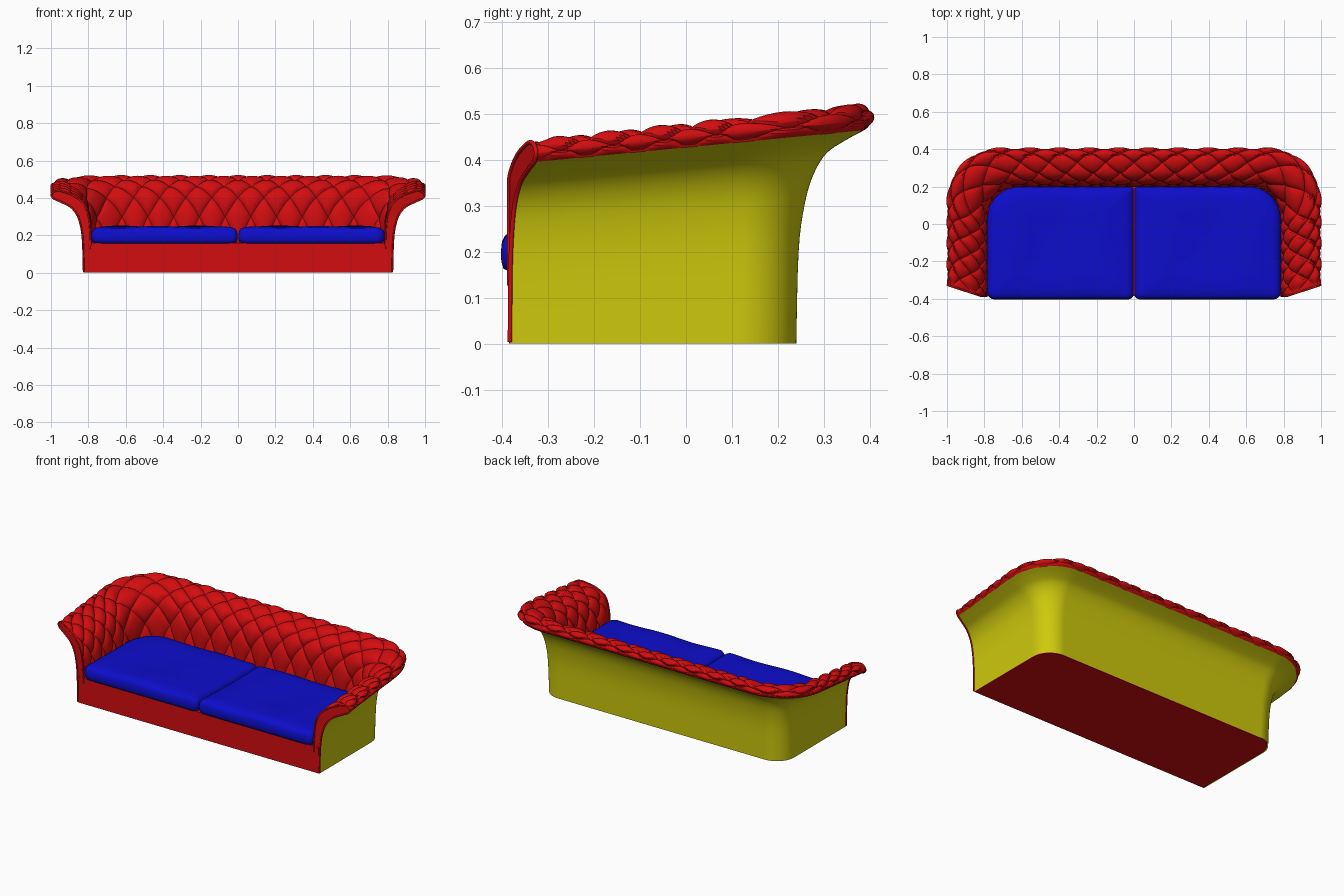
import bpy, bmesh, math
from mathutils import Vector

cube = bpy.data.objects.get("Cube")
if cube:
    bpy.data.objects.remove(cube)


def material(name, rgb):
    m = bpy.data.materials.new(name)
    m.use_nodes = True
    m.diffuse_color = (*rgb, 1)
    m.node_tree.nodes["Principled BSDF"].inputs["Base Color"].default_value = (*rgb, 1)
    return m


RED = material("red leather", (0.65, 0.004, 0.005))
BLUE = material("blue fabric", (0.004, 0.004, 0.6))
YELLOW = material("yellow backing", (0.62, 0.59, 0.004))


def finish(name, bm, mat, angle=35):
    me = bpy.data.meshes.new(name)
    bm.to_mesh(me)
    bm.free()
    me.materials.append(mat)
    ob = bpy.data.objects.new(name, me)
    bpy.context.collection.objects.link(ob)
    bpy.ops.object.select_all(action="DESELECT")
    ob.select_set(True)
    bpy.context.view_layer.objects.active = ob
    bpy.ops.object.shade_smooth_by_angle(angle=math.radians(angle))
    return ob


# Tuft counts along the U-shaped plan: each side, each corner, the back
SIDE, CORNER, BACK = 4, 2, 9
TOTAL = 2 * (SIDE + CORNER) + BACK
N = 12  # grid steps per tuft


def plan(X, Y, R, f):
    """Point at tuft distance f along a U with half width X, back Y, corner radius R."""
    if f > TOTAL / 2:
        x, y = plan(X, Y, R, TOTAL - f)
        return -x, y
    front = -0.385 + max(0, X - 0.82) * 0.33
    if f <= SIDE:
        return X, front + (Y - R - front) * f / SIDE
    if f <= SIDE + CORNER:
        a = (f - SIDE) / CORNER * math.pi / 2
        return X - R + R * math.cos(a), Y - R + R * math.sin(a)
    return (X - R) * (1 - 2 * (f - SIDE - CORNER) / BACK), Y


def spot(level, f):
    X, Y, R, t = level
    x, y = plan(X, Y, R, f)
    rim = 0.39 + 0.097 * (plan(0.985, 0.385, 0.27, f)[1] + 0.385)
    return Vector((x, y, t * rim))


def smooth_levels(levels, rows):
    """Resample a profile with a Catmull-Rom curve."""
    pts = [Vector(p) for p in levels]
    out = []
    for r in range(rows + 1):
        s = r / rows * (len(pts) - 1)
        k = min(int(s), len(pts) - 2)
        q = s - k
        b, c = pts[k], pts[k + 1]
        a, d = pts[max(k - 1, 0)], pts[min(k + 2, len(pts) - 1)]
        out.append(b + (c - a) * q / 2 + (a * 2 - b * 5 + c * 4 - d) * q**2 / 2
                   + (b * 3 - a - c * 3 + d) * q**3 / 2)
    return out


def sweep(levels):
    """Triangle grid whose diagonals follow the tuft seams."""
    bm = bmesh.new()
    cols = TOTAL * N
    g = [[bm.verts.new(spot(l, i / N)) for l in levels] for i in range(cols + 1)]
    for i in range(cols):
        for j in range(len(levels) - 1):
            a, b, c, d = g[i][j], g[i + 1][j], g[i + 1][j + 1], g[i][j + 1]
            tris = [(a, b, c), (a, c, d)] if (i - j) % N == 0 else [(a, b, d), (b, c, d)]
            for t in tris:
                bm.faces.new(t)
    bm.normal_update()
    return bm, g


# Flared outer shell: half width, back, corner radius, height fraction
shell = smooth_levels([
    (0.825, 0.24, 0.12, 0), (0.83, 0.245, 0.12, 0.43), (0.842, 0.258, 0.13, 0.65),
    (0.862, 0.277, 0.15, 0.79), (0.895, 0.305, 0.18, 0.89), (0.94, 0.345, 0.23, 0.95),
    (0.985, 0.388, 0.27, 1)], 24)
bm, _ = sweep(shell)
finish("outer_shell", bm, YELLOW)

# Tufted roll and inside face, from the outer rim over the top to the seat
roll = smooth_levels([
    (0.985, 0.388, 0.27, 1), (0.998, 0.404, 0.28, 1.045), (0.988, 0.395, 0.28, 1.09),
    (0.96, 0.365, 0.26, 1.11), (0.92, 0.315, 0.24, 1.085), (0.87, 0.265, 0.21, 1.03),
    (0.825, 0.23, 0.19, 0.93), (0.80, 0.212, 0.18, 0.78), (0.79, 0.205, 0.17, 0.58),
    (0.787, 0.202, 0.17, 0.32)], 42)
bm, grid = sweep(roll)
moves = []
for i, col in enumerate(grid):
    for j, v in enumerate(col):
        a, b = math.pi * (i + j) / N, math.pi * (i - j) / N
        puff = math.sqrt(abs(math.sin(a) * math.sin(b)))
        button = math.exp(-6 * (math.sin(a)**2 + math.sin(b)**2))
        fade = min(1, j / 8) * min(1, i / 5, (len(grid) - 1 - i) / 5)
        moves.append((v, v.normal * fade * (0.018 * puff - 0.010 - 0.010 * button)))
for v, m in moves:
    v.co += m
finish("tufted_upholstery", bm, RED, 25)

# Flat arm fronts with piping round the edge
for side, f in (("left", 0), ("right", TOTAL)):
    edge = [spot(l, f) for l in shell + roll[1:]]
    foot = edge[-1].copy()
    foot.z = 0
    bm = bmesh.new()
    face = bm.faces.new([bm.verts.new(p) for p in edge + [foot]])
    face.normal_update()
    if face.normal.y > 0:
        face.normal_flip()
    bmesh.ops.triangulate(bm, faces=[face])
    finish(side + "_arm_front", bm, RED)
    cu = bpy.data.curves.new(side + "_piping", "CURVE")
    cu.dimensions = "3D"
    cu.bevel_depth = 0.005
    cu.bevel_resolution = 2
    sp = cu.splines.new("POLY")
    sp.points.add(len(edge) - 1)
    for p, e in zip(sp.points, edge):
        p.co = (e.x, e.y, max(e.z, 0.004), 1)
    cu.materials.append(RED)
    bpy.context.collection.objects.link(bpy.data.objects.new(side + "_arm_piping", cu))

# Seat base with front rail and underside
bm = bmesh.new()
outline = [plan(0.82, 0.235, 0.12, k / 4) for k in range(TOTAL * 4 + 1)]
base = bm.faces.new([bm.verts.new((x, y, 0)) for x, y in outline])
ext = bmesh.ops.extrude_face_region(bm, geom=[base], use_keep_orig=True)
bmesh.ops.translate(bm, vec=(0, 0, 0.16),
                    verts=[v for v in ext["geom"] if isinstance(v, bmesh.types.BMVert)])
bmesh.ops.recalc_face_normals(bm, faces=bm.faces)
finish("seat_base", bm, RED)


# Seat cushions
def cushion_outline():
    pts = []
    x0, x1, y0, y1 = 0.002, 0.785, -0.403, 0.2
    for k, (x, y, r) in enumerate([(x1, y1, 0.17), (x0, y1, 0.02), (x0, y0, 0.03), (x1, y0, 0.04)]):
        sx, sy = (1 if x == x1 else -1), (1 if y == y1 else -1)
        for s in range(9):
            a = math.pi / 2 * (k + s / 8)
            pts.append((x - sx * r + r * math.cos(a), y - sy * r + r * math.sin(a)))
    # subdivide the long edges evenly
    out = []
    for p, q in zip(pts, pts[1:] + pts[:1]):
        n = max(1, round(math.dist(p, q) / 0.04))
        out += [(p[0] + (q[0] - p[0]) * s / n, p[1] + (q[1] - p[1]) * s / n) for s in range(n)]
    return out


def cushion(name, sign):
    cx, cy = 0.39, -0.1
    bm = bmesh.new()
    rings = []
    for s, z in [(0.94, 0.157), (0.98, 0.163), (0.996, 0.178), (1, 0.198), (0.992, 0.218),
                 (0.97, 0.232), (0.92, 0.241), (0.8, 0.247), (0.6, 0.248), (0.4, 0.246),
                 (0.2, 0.244), (0.05, 0.244)]:
        ring = []
        for x, y in cushion_outline():
            px, py = cx + (x - cx) * s, cy + (y - cy) * s
            wave = 0.005 * math.cos(15 * (px - 0.22)) * math.cos(6 * py) if z > 0.21 else 0
            ring.append(bm.verts.new((sign * px, py, z + wave)))
        rings.append(ring)
    for r, q in zip(rings, rings[1:]):
        for k in range(len(r)):
            n = (k + 1) % len(r)
            bm.faces.new((r[k], r[n], q[n], q[k]))
    bm.faces.new(rings[0])
    bm.faces.new(rings[-1])
    bmesh.ops.recalc_face_normals(bm, faces=bm.faces)
    finish(name, bm, BLUE, 60)


cushion("left_cushion", 1)
cushion("right_cushion", -1)
